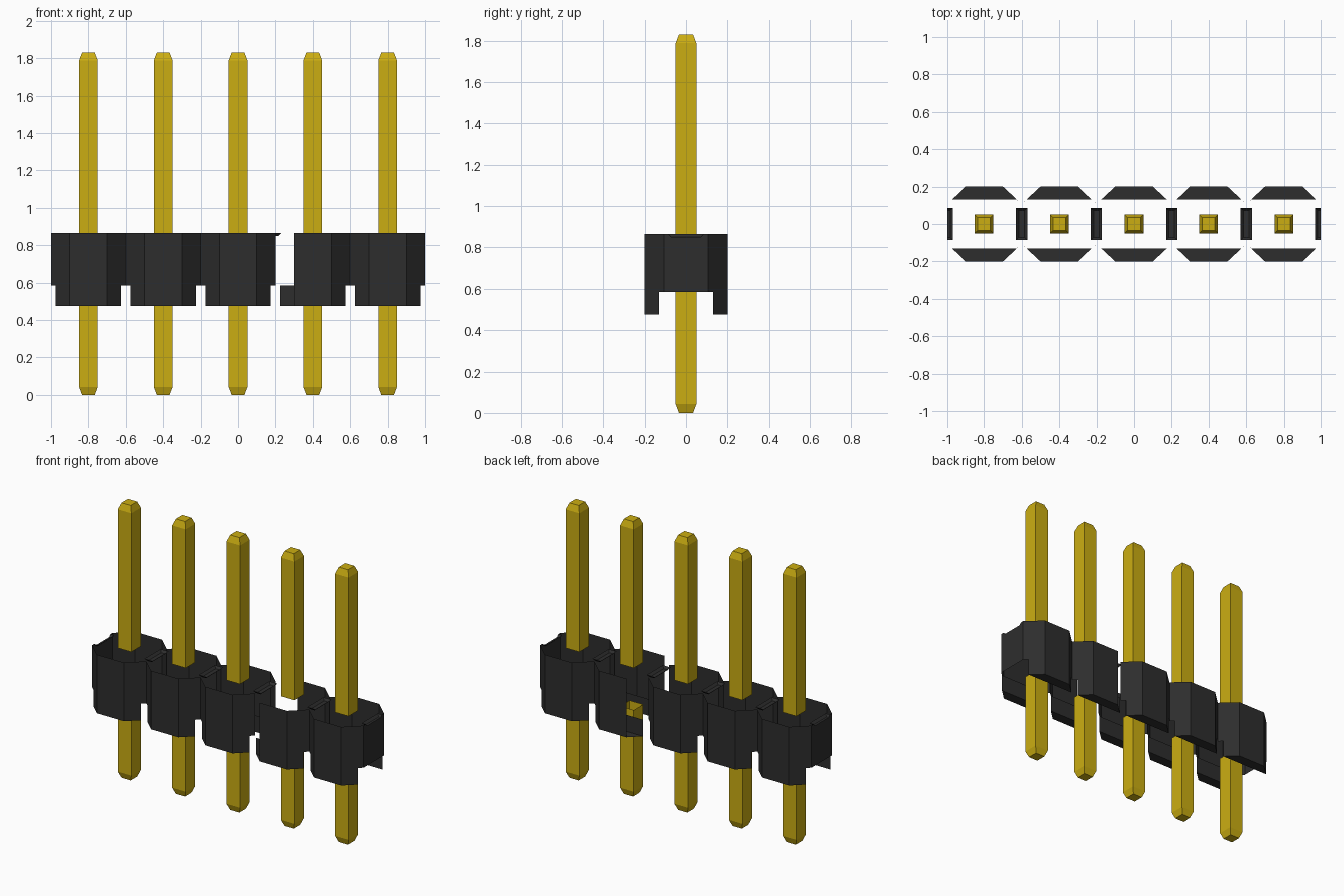
import bpy
import bmesh
from mathutils import Vector

cube = bpy.data.objects.get("Cube")
if cube:
    bpy.data.objects.remove(cube, do_unlink=True)


def material(name, rgb, roughness):
    m = bpy.data.materials.new(name)
    m.use_nodes = True
    m.diffuse_color = (*rgb, 1)
    shader = m.node_tree.nodes["Principled BSDF"]
    shader.inputs["Base Color"].default_value = (*rgb, 1)
    shader.inputs["Roughness"].default_value = roughness
    return m


black = material("black plastic", (0.027, 0.027, 0.027), 0.6)
gold = material("gold metal", (0.60, 0.42, 0.006), 0.5)


def add_face(bm, points, outward):
    """Add a flat face whose normal follows the outward direction."""
    face = bm.faces.new([bm.verts.new(p) for p in points])
    face.normal_update()
    if face.normal.dot(Vector(outward)) < 0:
        face.normal_flip()


def make_object(name, bm, mat):
    bmesh.ops.remove_doubles(bm, verts=bm.verts, dist=0.0005)
    mesh = bpy.data.meshes.new(name)
    bm.to_mesh(mesh)
    bm.free()
    mesh.materials.append(mat)
    obj = bpy.data.objects.new(name, mesh)
    bpy.context.collection.objects.link(obj)
    return obj


PITCH = 0.4
CENTRES = [PITCH * (i - 2) for i in range(5)]
FOOT, BASE, TOP = 0.475, 0.585, 0.865
FLAT, LEG, WAIST = 0.1, 0.175, 0.2            # half widths in x
FRONT, LEG_IN, WAIST_Y = 0.2, 0.13, 0.107     # half depths in y
DENT = TOP - 0.015


# Housing sections: open octagonal shells with a foot at the front and back
def build_section(index, cx):
    bm = bmesh.new()
    for sy in (-1, 1):
        def p(x, y, z):
            return (cx + x, sy * y, z)

        # Flat wall, foot underside and inner foot wall
        add_face(bm, [p(-FLAT, FRONT, FOOT), p(FLAT, FRONT, FOOT),
                      p(FLAT, FRONT, TOP), p(-FLAT, FRONT, TOP)], (0, sy, 0))
        add_face(bm, [p(-FLAT, FRONT, FOOT), p(FLAT, FRONT, FOOT),
                      p(LEG, LEG_IN, FOOT), p(-LEG, LEG_IN, FOOT)], (0, 0, -1))
        add_face(bm, [p(-LEG, LEG_IN, FOOT), p(LEG, LEG_IN, FOOT),
                      p(LEG, LEG_IN, BASE), p(-LEG, LEG_IN, BASE)], (0, -sy, 0))
        # Slanted walls; the fourth section is open on one side
        for sx in (-1, 1):
            if index == 3 and sx == -1:
                continue
            add_face(bm, [p(sx * FLAT, FRONT, FOOT), p(sx * LEG, LEG_IN, FOOT),
                          p(sx * LEG, LEG_IN, BASE), p(sx * WAIST, WAIST_Y, BASE),
                          p(sx * WAIST, WAIST_Y, TOP), p(sx * FLAT, FRONT, TOP)],
                     (sx, sy, 0))
    make_object(f"housing_section_{index + 1}", bm, black)


# Shallow dents on top of the waists, halved at the two ends
def build_dent(index, cx):
    bm = bmesh.new()
    ox, oy, ix, iy = 0.03, 0.085, 0.015, 0.072
    sides = [s for s in (-1, 1) if abs(cx + s * ox) < 1]
    for s in sides:
        def p(x, y, z):
            return (cx + s * x, y, z)

        add_face(bm, [p(0, -iy, DENT), p(ix, -iy, DENT),
                      p(ix, iy, DENT), p(0, iy, DENT)], (0, 0, 1))
        add_face(bm, [p(ix, -iy, DENT), p(ox, -oy, TOP),
                      p(ox, oy, TOP), p(ix, iy, DENT)], (0, 0, 1))
        for sy in (-1, 1):
            add_face(bm, [p(0, sy * iy, DENT), p(ix, sy * iy, DENT),
                          p(ox, sy * oy, TOP), p(0, sy * oy, TOP)], (0, 0, 1))
    make_object(f"waist_dent_{index + 1}", bm, black)


# End walls, notched by the dents
def build_end_wall(name, sx):
    bm = bmesh.new()
    outline = [(-WAIST_Y, BASE), (WAIST_Y, BASE), (WAIST_Y, TOP), (0.085, TOP),
               (0.072, DENT), (-0.072, DENT), (-0.085, TOP), (-WAIST_Y, TOP)]
    add_face(bm, [(sx, y, z) for y, z in outline], (sx, 0, 0))
    make_object(name, bm, black)


# Square pin piece: tapered tip, open where it enters the housing
def build_pin(name, cx, tip_z, root_z):
    bm = bmesh.new()
    up = 1 if tip_z > root_z else -1
    half, tip = 0.05, 0.034
    corners = [(-1, -1), (1, -1), (1, 1), (-1, 1)]
    rings = [[(cx + a * r, b * r, z) for a, b in corners]
             for r, z in ((half, root_z), (half, tip_z - up * 0.042), (tip, tip_z))]
    for low, high in zip(rings, rings[1:]):
        for i in range(4):
            j = (i + 1) % 4
            out = (corners[i][0] + corners[j][0], corners[i][1] + corners[j][1], 0)
            add_face(bm, [low[i], low[j], high[j], high[i]], out)
    add_face(bm, rings[-1], (0, 0, up))
    make_object(name, bm, gold)


for n, x in enumerate(CENTRES):
    build_section(n, x)
    build_pin(f"upper_pin_{n + 1}", x, 1.83, TOP)
    build_pin(f"lower_pin_{n + 1}", x, 0, BASE)
for n in range(6):
    build_dent(n, PITCH * n - 1)
build_end_wall("end_wall_left", 1)
build_end_wall("end_wall_right", -1)
